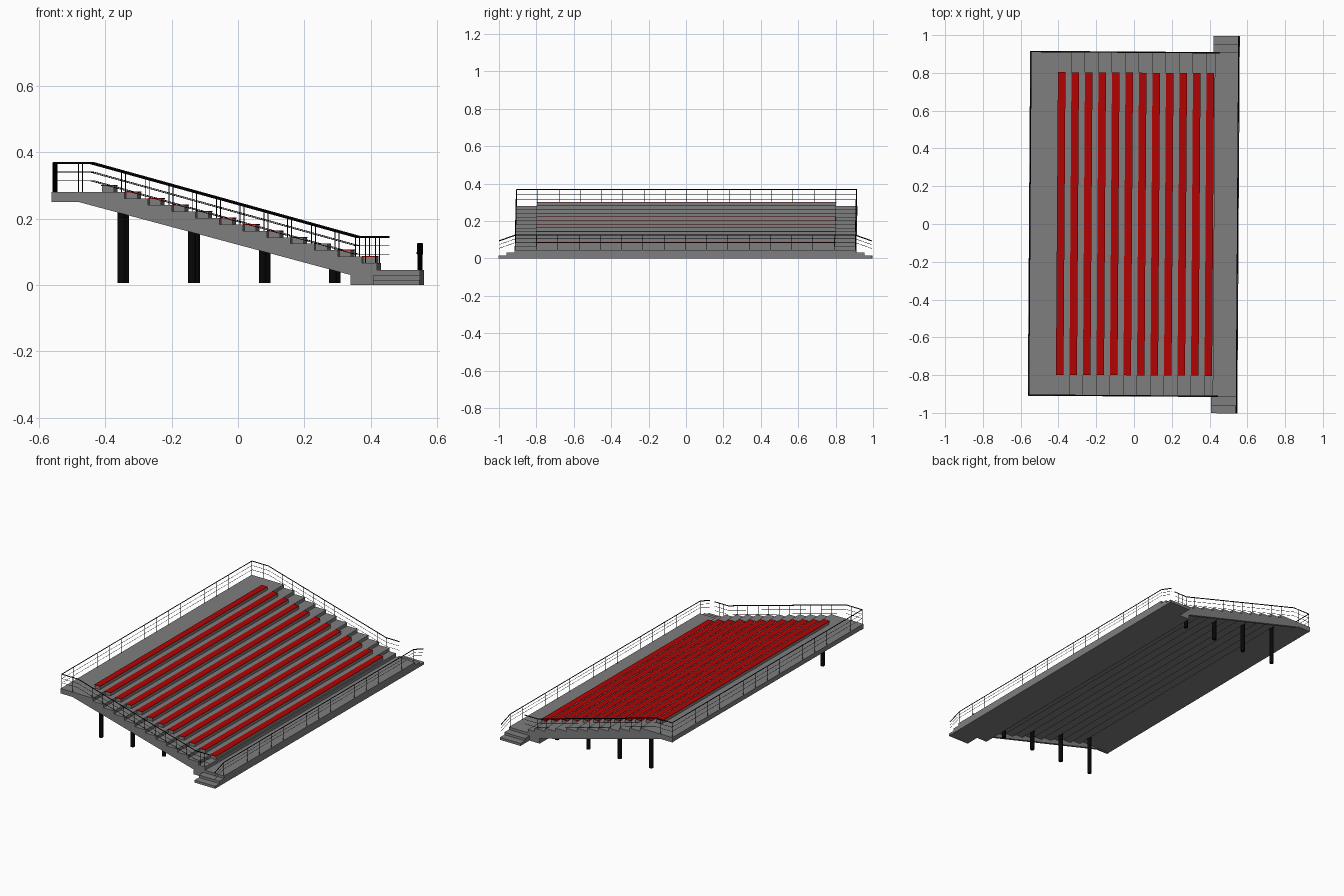
import bpy, bmesh

cube = bpy.data.objects.get("Cube")
if cube:
    bpy.data.objects.remove(cube)

TURN = -0.0066          # the whole stand sits very slightly turned
ROWS, PITCH, DROP = 12, 0.0715, 0.0195
BACK, FRONT, HALF = -0.556, 0.554, 0.913
DECK, WALK, SLAB = 0.28, 0.045, 0.028
FIRST_EDGE, WALK_X = -0.336, 0.414


def material(name, rgb):
    m = bpy.data.materials.new(name)
    m.use_nodes = True
    m.diffuse_color = (*rgb, 1)
    m.node_tree.nodes["Principled BSDF"].inputs["Base Color"].default_value = (*rgb, 1)
    return m


GREY = material("concrete grey", (0.21, 0.21, 0.21))
RED = material("seat red", (0.45, 0.001, 0.001))
BLACK = material("metal black", (0.002, 0.002, 0.002))


def finish(name, data, mat):
    obj = bpy.data.objects.new(name, data)
    bpy.context.collection.objects.link(obj)
    data.materials.append(mat)
    obj.rotation_euler.z = TURN
    return obj


def extrude_profile(name, points, y0, y1, mat):
    """Extrude an x-z outline along y."""
    bm = bmesh.new()
    face = bm.faces.new([bm.verts.new((x, y0, z)) for x, z in points])
    moved = bmesh.ops.extrude_face_region(bm, geom=[face])["geom"]
    verts = [v for v in moved if isinstance(v, bmesh.types.BMVert)]
    bmesh.ops.translate(bm, verts=verts, vec=(0, y1 - y0, 0))
    bmesh.ops.recalc_face_normals(bm, faces=bm.faces)
    mesh = bpy.data.meshes.new(name)
    bm.to_mesh(mesh)
    bm.free()
    return finish(name, mesh, mat)


def box(name, x0, x1, y0, y1, z0, z1, mat):
    return extrude_profile(name, [(x0, z0), (x1, z0), (x1, z1), (x0, z1)], y0, y1, mat)


def bars(name, paths, radius):
    """Thin square bars following straight paths."""
    curve = bpy.data.curves.new(name, "CURVE")
    curve.dimensions = "3D"
    curve.bevel_depth = radius
    curve.bevel_resolution = 0
    curve.use_fill_caps = True
    for path in paths:
        spline = curve.splines.new("POLY")
        spline.points.add(len(path) - 1)
        for p, co in zip(spline.points, path):
            p.co = (*co, 1)
    return finish(name, curve, BLACK)


def tread_height(x):
    if x < FIRST_EDGE:
        return DECK
    return DECK - DROP * min(ROWS - 1, int((x - FIRST_EDGE) / PITCH) + 1)


def railing(name, top, posts, drops):
    """Top rail, parallel lower rails, and upright posts (bottom, top pairs)."""
    bars(name + "_top_rail", [top], 0.003)
    lower = [[(x, y, z - d) for x, y, z in top] for d in drops]
    bars(name + "_lower_rails", lower, 0.0011)
    bars(name + "_posts", posts, 0.0013)


# Stepped top line shared by the deck and its side stringers
LAST = DECK - (ROWS - 1) * DROP
steps = [(BACK, DECK)]
for i in range(ROWS - 1):
    x, z = FIRST_EDGE + i * PITCH, DECK - i * DROP
    steps += [(x, z), (x, z - DROP)]
steps.append((0.425, LAST))

# Thin stepped deck, open underneath
STRINGER = 0.015
inner = HALF - STRINGER
under = [(x - 0.004, z - SLAB) for x, z in steps[1:-1]]
extrude_profile("stepped_deck", steps + [(0.425, LAST - SLAB)] + under[::-1] + [(BACK, DECK - SLAB)],
                -inner, inner, GREY)

# Side stringers with a sloping lower edge
slope = [(0.425, WALK), (WALK_X, WALK), (WALK_X, 0), (0.345, 0), (0.345, 0.03), (-0.475, 0.25), (BACK, 0.25)]
extrude_profile("right_stringer", steps + slope, -HALF, -inner, GREY)
extrude_profile("left_stringer", steps + slope, inner, HALF, GREY)

# Front footing, walkway and the steps at its two ends
box("front_footing", 0.345, WALK_X, -inner, inner, 0, 0.05, GREY)
box("front_walkway", WALK_X, FRONT, -HALF, HALF, 0, WALK, GREY)
for side, label in ((-1, "right"), (1, "left")):
    for name, start, end, top in (("upper", HALF, 0.957, 0.03), ("lower", 0.957, 0.999, 0.015)):
        y0, y1 = sorted((side * start, side * end))
        box(f"{label}_{name}_step", WALK_X, FRONT, y0, y1, 0, top, GREY)

# Bench rows: grey plinth with a thin red plate
for i in range(ROWS):
    x, z = -0.408 + i * PITCH, DECK - i * DROP
    box(f"bench_base_{i + 1}", x + 0.004, x + 0.039, -0.8, 0.8, z, z + 0.018, GREY)
    box(f"bench_seat_{i + 1}", x, x + 0.04, -0.801, 0.801, z + 0.018, z + 0.021, RED)

# Support columns
for x in (-0.346, -0.1325, 0.08, 0.292):
    for y in (-0.82, 0.82):
        low, top = 0.005, tread_height(x) - SLAB + 0.005
        bm = bmesh.new()
        bmesh.ops.create_cone(bm, cap_ends=True, segments=12, radius1=0.012, radius2=0.012, depth=top - low)
        bmesh.ops.translate(bm, verts=bm.verts, vec=(x, y, (low + top) / 2))
        mesh = bpy.data.meshes.new("support_column")
        bm.to_mesh(mesh)
        bm.free()
        finish("support_column", mesh, BLACK)

# Rear railing
EDGE = HALF - 0.004
RX, TOP = BACK + 0.005, 0.367
ys = [-EDGE + 2 * EDGE * i / 16 for i in range(17)]
railing("rear", [(RX, -EDGE, TOP), (RX, EDGE, TOP)],
        [[(RX, y, DECK), (RX, y, TOP)] for y in ys], (0.027, 0.053))


# Side railings following the slope
def rail_height(x):
    return TOP - 0.222 * min(1, max(0, (x + 0.44) / 0.8))


for side, label in ((-1, "right"), (1, "left")):
    y = side * EDGE
    top = [(x, y, rail_height(x)) for x in (RX, -0.44, 0.36, 0.45)]
    xs = [-0.475] + [-0.345 + PITCH * i for i in range(10)] + [0.36, 0.39, 0.42]
    railing(label + "_side", top,
            [[(x, y, tread_height(x)), (x, y, rail_height(x))] for x in xs], (0.027, 0.053))

# Walkway railing, sloping down over the end steps
FX, FT = FRONT - 0.006, 0.124
railing("walkway", [(FX, -0.997, 0.093), (FX, -EDGE, FT), (FX, EDGE, FT), (FX, 0.997, 0.093)],
        [[(FX, y, WALK), (FX, y, FT)] for y in ys], (0.02, 0.04))
